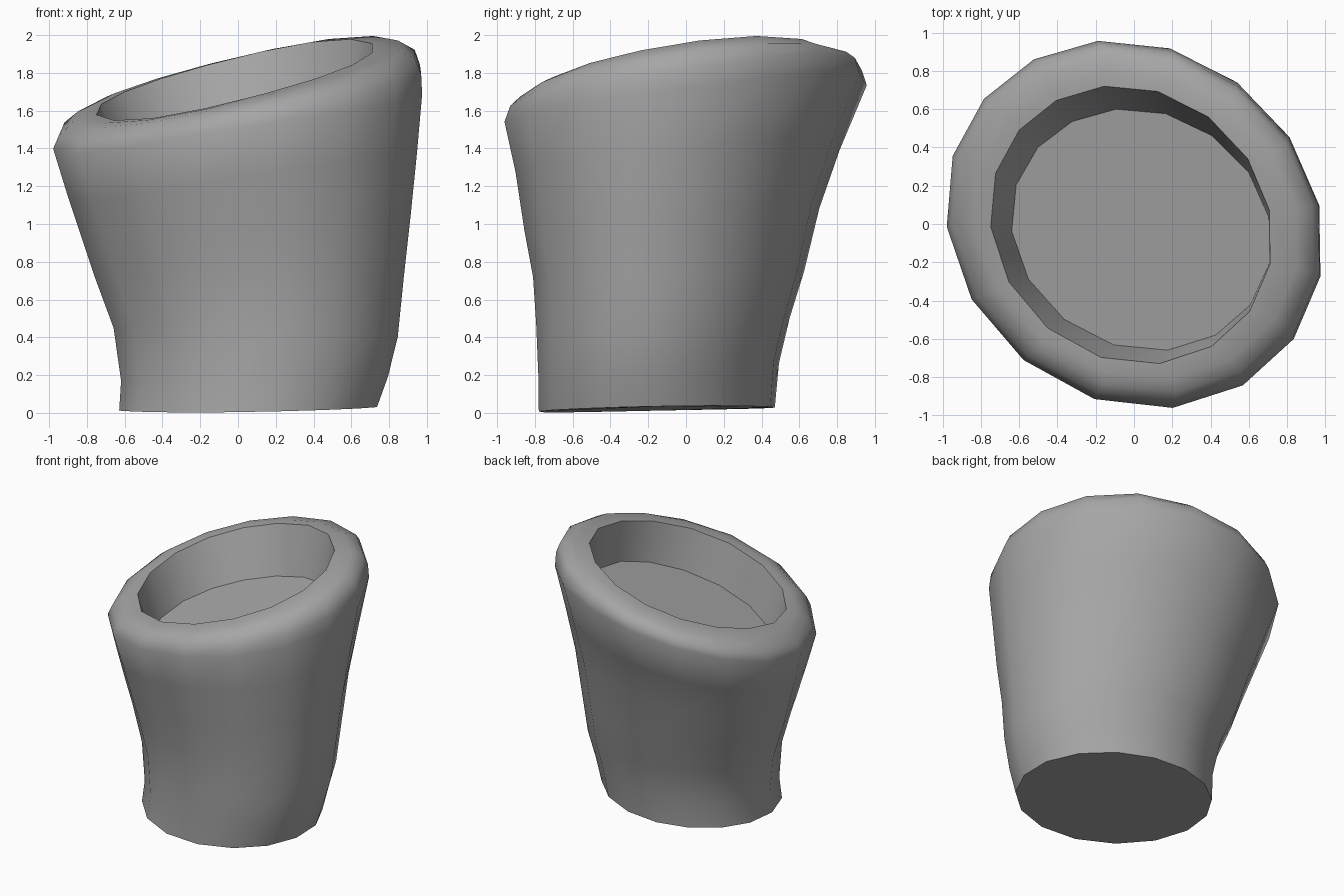
import bpy
import bmesh
import math

cube = bpy.data.objects.get("Cube")
if cube:
    bpy.data.objects.remove(cube, do_unlink=True)

SIDES = 16

# Rings from the base up the outside, over the rim and down to the inner floor.
# Each ring: (position, height) at its left, right, front and back extremes,
# then how far it is stretched along one diagonal.
RINGS = [
    ((-0.63, 0.012), (0.745, 0.035), (-0.78, 0.005), (0.47, 0.03), 0.05),
    ((-0.62, 0.17), (0.80, 0.20), (-0.78, 0.20), (0.49, 0.27), 0.06),
    ((-0.66, 0.45), (0.85, 0.40), (-0.79, 0.48), (0.545, 0.50), 0.065),
    ((-0.76, 0.72), (0.88, 0.72), (-0.805, 0.72), (0.62, 0.75), 0.07),
    ((-0.82, 0.90), (0.915, 1.05), (-0.85, 0.95), (0.70, 1.10), 0.07),
    ((-0.90, 1.14), (0.955, 1.40), (-0.90, 1.25), (0.81, 1.42), 0.06),
    ((-0.98, 1.40), (0.985, 1.72), (-0.96, 1.51), (0.955, 1.77), 0.055),
    ((-0.95, 1.47), (0.98, 1.83), (-0.93, 1.59), (0.93, 1.85), 0.055),
    ((-0.88, 1.535), (0.95, 1.91), (-0.88, 1.635), (0.88, 1.88), 0.05),
    ((-0.82, 1.565), (0.86, 1.96), (-0.81, 1.65), (0.79, 1.89), 0.05),
    ((-0.75, 1.58), (0.72, 1.945), (-0.73, 1.65), (0.72, 1.88), 0.05),
    ((-0.64, 1.265), (0.715, 1.63), (-0.66, 1.34), (0.60, 1.53), 0.05),
]


def corner_angle(i):
    """Slightly uneven spacing of the corners around a ring."""
    t = math.radians(6) + math.tau * i / SIDES
    return t + math.radians(1.3 + 2.7 * math.cos(t) - 4 * math.cos(2 * t))


def add_ring(bm, left, right, front, back, skew):
    """Tilted, slightly skewed oval through four extreme points."""
    cx, rx = (left[0] + right[0]) / 2, (right[0] - left[0]) / 2
    cy, ry = (front[0] + back[0]) / 2, (back[0] - front[0]) / 2
    zx, zy = left[1] + right[1], front[1] + back[1]
    verts = []
    for i in range(SIDES):
        t = corner_angle(i)
        c, s = math.cos(t), math.sin(t)
        k = 1 - skew * math.sin(2 * t)
        z = (zx + zy) / 4 + (zx - zy) / 4 * math.cos(2 * t)
        z += c * (right[1] - left[1]) / 2 + s * (back[1] - front[1]) / 2
        verts.append(bm.verts.new((cx + rx * k * c, cy + ry * k * s, z)))
    return verts


# Hollow-topped, leaning body
bm = bmesh.new()
loops = [add_ring(bm, *ring) for ring in RINGS]
for low, high in zip(loops, loops[1:]):
    for i in range(SIDES):
        j = (i + 1) % SIDES
        bm.faces.new((low[i], low[j], high[j], high[i]))
bm.faces.new(loops[0][::-1])   # underside
bm.faces.new(loops[-1])        # inner floor
bmesh.ops.recalc_face_normals(bm, faces=bm.faces[:])

mesh = bpy.data.meshes.new("hollow_stump")
bm.to_mesh(mesh)
bm.free()
stump = bpy.data.objects.new("hollow_stump", mesh)
bpy.context.collection.objects.link(stump)

# Single grey material
grey = bpy.data.materials.new("plain_grey")
grey.use_nodes = True
colour = (0.38, 0.38, 0.38, 1)
grey.diffuse_color = colour
grey.node_tree.nodes["Principled BSDF"].inputs["Base Color"].default_value = colour
mesh.materials.append(grey)

# Soft sides with crisp mouth, floor and base edges
bpy.ops.object.select_all(action="DESELECT")
stump.select_set(True)
bpy.context.view_layer.objects.active = stump
bpy.ops.object.shade_smooth_by_angle(angle=math.radians(52))
